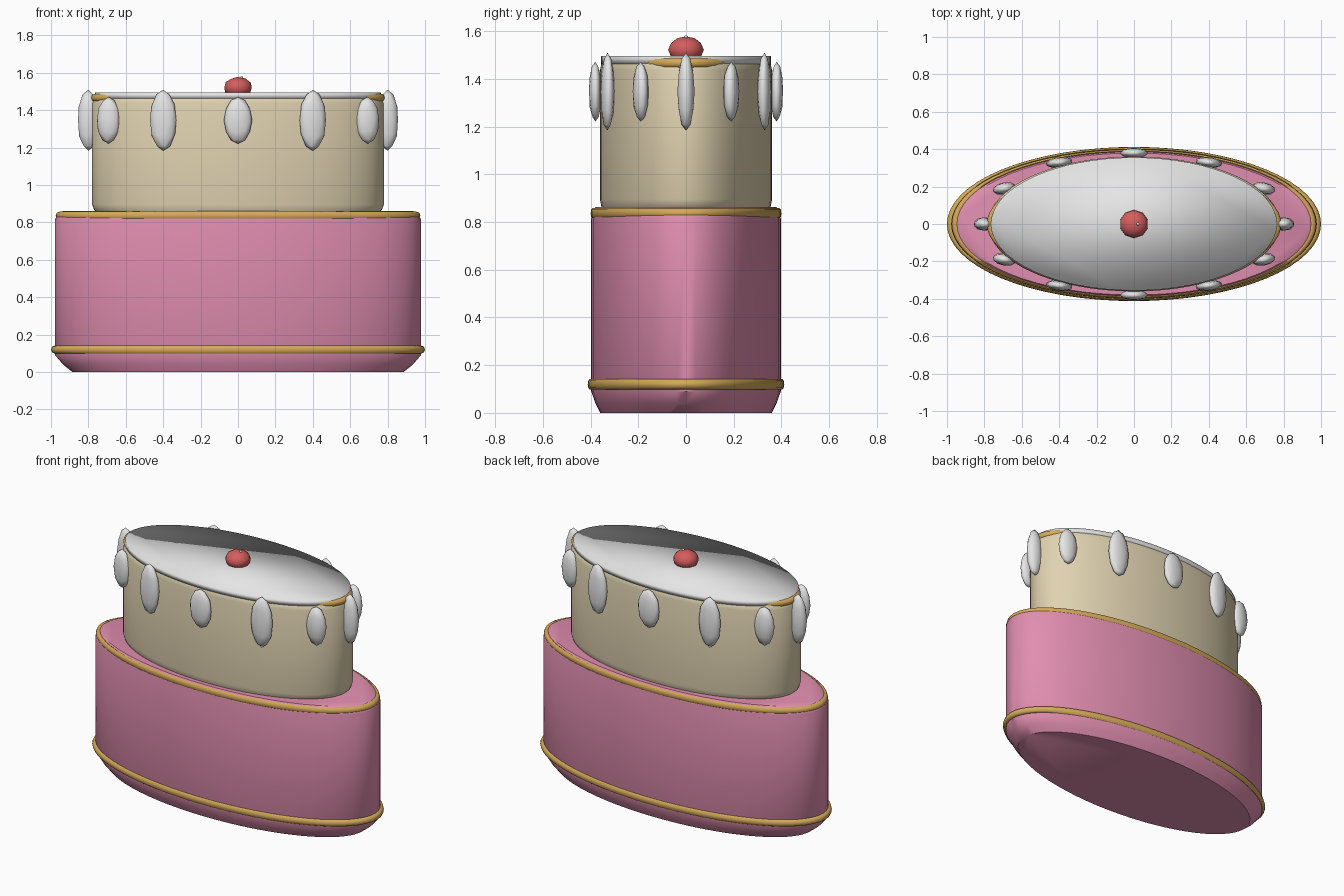
import bpy, bmesh, math
from mathutils import Matrix

if "Cube" in bpy.data.objects:
    bpy.data.objects.remove(bpy.data.objects["Cube"])


def material(name, rgb):
    m = bpy.data.materials.new(name)
    m.diffuse_color = (*rgb, 1)
    m.use_nodes = True
    m.node_tree.nodes["Principled BSDF"].inputs["Base Color"].default_value = m.diffuse_color
    return m


PINK = material("pink fondant", (0.75, 0.27, 0.43))
CREAM = material("cream sponge", (0.75, 0.65, 0.44))
GOLD = material("gold trim", (0.66, 0.40, 0.10))
WHITE = material("white icing", (0.78, 0.78, 0.78))
RED = material("cherry red", (0.66, 0.11, 0.11))


def finish(name, bm, mat, angle=None):
    bmesh.ops.recalc_face_normals(bm, faces=bm.faces)
    me = bpy.data.meshes.new(name)
    bm.to_mesh(me)
    bm.free()
    me.materials.append(mat)
    ob = bpy.data.objects.new(name, me)
    bpy.context.collection.objects.link(ob)
    bpy.ops.object.select_all(action='DESELECT')
    ob.select_set(True)
    bpy.context.view_layer.objects.active = ob
    if angle is None:
        bpy.ops.object.shade_smooth()
    else:
        bpy.ops.object.shade_smooth_by_angle(angle=math.radians(angle))
    return ob


def oval_lathe(name, profile, ratio, mat, closed=False, n=64, angle=None):
    """Sweep (radius, z) points round an oval; closed profiles become rings."""
    bm = bmesh.new()
    loops = [[bm.verts.new((r * math.cos(2 * math.pi * i / n),
                            r * ratio * math.sin(2 * math.pi * i / n), z))
              for i in range(n)] for r, z in profile]
    pairs = list(zip(loops, loops[1:]))
    if closed:
        pairs.append((loops[-1], loops[0]))
    for a, b in pairs:
        for i in range(n):
            j = (i + 1) % n
            bm.faces.new((a[i], a[j], b[j], b[i]))
    if not closed:
        bm.faces.new(loops[0])
        bm.faces.new(loops[-1])
    return finish(name, bm, mat, angle)


def trim_ring(name, radius, z, ratio, tube=0.022):
    circle = [(radius + tube * math.cos(math.pi * k / 4),
               z + tube * math.sin(math.pi * k / 4)) for k in range(8)]
    oval_lathe(name, circle, ratio, GOLD, closed=True, angle=60)


def ball(name, matrix, mat, subdivisions=2):
    bm = bmesh.new()
    bmesh.ops.create_icosphere(bm, subdivisions=subdivisions, radius=1, matrix=matrix)
    return finish(name, bm, mat)


# Tiers
oval_lathe("lower_tier", [(0.885, 0), (0.935, 0.04), (0.978, 0.09), (0.978, 0.815),
                          (0.965, 0.845), (0.935, 0.862)], 0.406, PINK, angle=40)
oval_lathe("upper_tier", [(0.752, 0.85), (0.77, 0.868), (0.78, 0.895), (0.78, 1.435),
                          (0.77, 1.46), (0.752, 1.475)], 0.462, CREAM, angle=40)
oval_lathe("icing_cap", [(0.765, 1.462), (0.765, 1.495)], 0.465, WHITE)

# Gold trims
trim_ring("lower_trim", 0.978, 0.12, 0.412)
trim_ring("middle_trim", 0.953, 0.836, 0.41)
trim_ring("upper_trim", 0.765, 1.466, 0.41)

# Icing drips, alternately long and short
for i in range(12):
    half_height = 0.125 if i % 2 else 0.163
    m = (Matrix.Diagonal((1, 0.475, 1, 1))
         @ Matrix.Rotation(i * math.pi / 6, 4, 'Z')
         @ Matrix.Translation((0.8, 0, 1.346))
         @ Matrix.Diagonal((0.058, 0.076, half_height, 1)))
    ball(f"icing_drip_{i + 1}", m, WHITE)

# Cherry and its glint
ball("cherry", Matrix.Translation((0, 0, 1.521)) @ Matrix.Diagonal((0.077, 0.075, 0.057, 1)), RED)
ball("cherry_glint", Matrix.Translation((0.02, 0, 1.574)) @ Matrix.Scale(0.009, 4), WHITE, 1)
